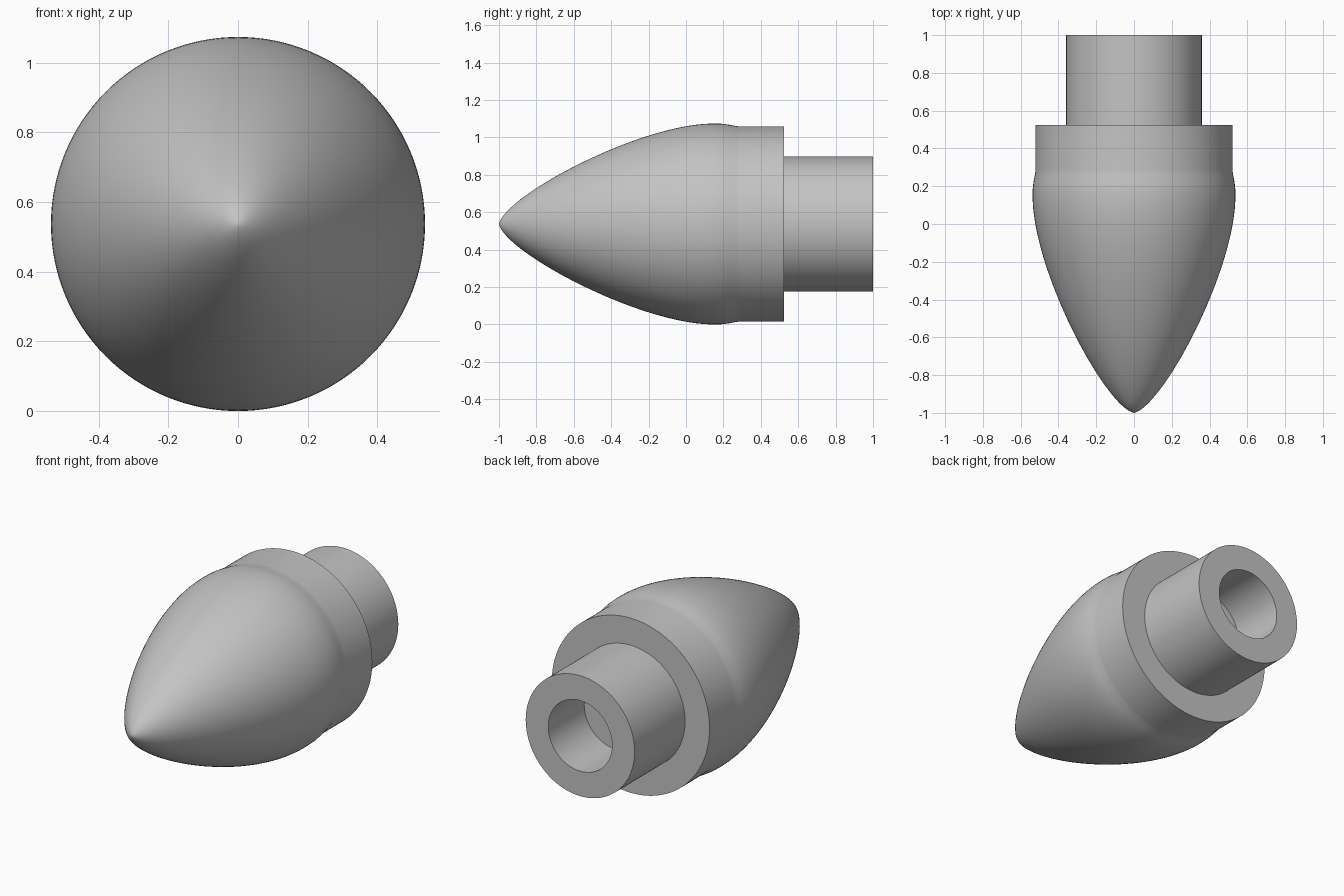
import bpy
import bmesh
from math import radians
from mathutils import Matrix, Vector
from mathutils.geometry import interpolate_bezier

SEGMENTS = 128
AXIS_Z = 0.537   # height of the turning axis
MAX_R = 0.537    # widest radius of the nose

cube = bpy.data.objects.get("Cube")
if cube:
    bpy.data.objects.remove(cube, do_unlink=True)

grey = bpy.data.materials.new("plain grey")
grey.use_nodes = True
colour = (0.55, 0.55, 0.55, 1)
grey.diffuse_color = colour
grey.node_tree.nodes["Principled BSDF"].inputs["Base Color"].default_value = colour


def lathe(name, profile):
    """Turn a (y, radius) profile around the y axis."""
    bm = bmesh.new()
    verts = [bm.verts.new((r, y, 0)) for y, r in profile]
    edges = [bm.edges.new(pair) for pair in zip(verts, verts[1:])]
    bmesh.ops.spin(bm, geom=verts + edges, cent=(0, 0, 0), axis=(0, 1, 0),
                   angle=radians(360), steps=SEGMENTS, use_merge=True)
    bmesh.ops.remove_doubles(bm, verts=bm.verts, dist=1e-5)
    bmesh.ops.recalc_face_normals(bm, faces=bm.faces)
    # Open parts: the first band must face away from the axis
    bm.faces.ensure_lookup_table()
    face = max(bm.faces, key=lambda f: Vector((f.calc_center_median().x, 0,
                                               f.calc_center_median().z)).length
               if abs(f.normal.y) < 0.9 else 0)
    centre = face.calc_center_median()
    if face.normal.dot(Vector((centre.x, 0, centre.z))) < 0:
        bmesh.ops.reverse_faces(bm, faces=bm.faces)
    bm.transform(Matrix.Translation((0, 0, AXIS_Z)))
    mesh = bpy.data.meshes.new(name)
    bm.to_mesh(mesh)
    bm.free()
    mesh.materials.append(grey)
    obj = bpy.data.objects.new(name, mesh)
    bpy.context.collection.objects.link(obj)
    bpy.ops.object.select_all(action="DESELECT")
    obj.select_set(True)
    bpy.context.view_layer.objects.active = obj
    bpy.ops.object.shade_smooth_by_angle(angle=radians(30))
    return obj


# Pointed nose with a straight collar and flat shoulder behind it
nose_curve = interpolate_bezier(
    Vector((-1, 0, 0)), Vector((-0.97, 0.15, 0)),
    Vector((-0.25, MAX_R, 0)), Vector((0.15, MAX_R, 0)), 40)
nose = [(p.x, p.y) for p in nose_curve]
nose += [(0.19, 0.536), (0.23, 0.531), (0.27, 0.523)]
collar = [(0.285, 0.522), (0.523, 0.522), (0.523, 0.36)]
lathe("nose_and_collar", nose + collar)

# Round stem with a blind bore in its rear end
lathe("hollow_stem", [(0.523, 0.36), (1, 0.36), (1, 0.211),
                      (0.66, 0.211), (0.66, 0)])
